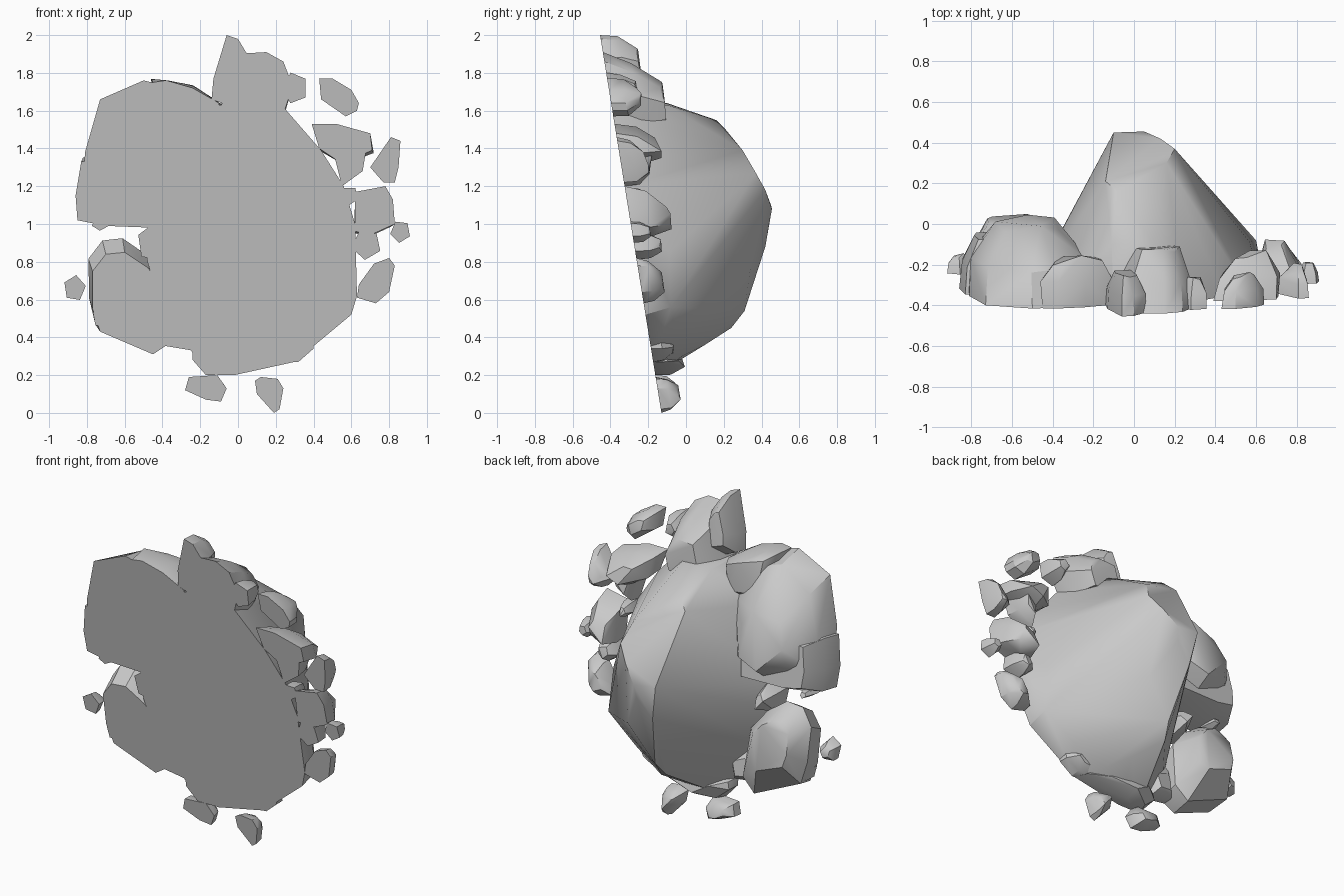
import bpy
import bmesh
import math
import random
from mathutils import Vector

cube = bpy.data.objects.get("Cube")
if cube:
    bpy.data.objects.remove(cube, do_unlink=True)

random.seed(4)

stone_grey = bpy.data.materials.new("stone_grey")
stone_grey.use_nodes = True
GREY = (0.59, 0.59, 0.59, 1)
stone_grey.diffuse_color = GREY
stone_grey.node_tree.nodes["Principled BSDF"].inputs["Base Color"].default_value = GREY


def on_cut(x, z, depth=0):
    """Point measured back from the slightly tilted flat front."""
    return Vector((x, -0.13 - 0.1625 * z + depth, z))


def hull_object(name, points):
    """Turn a point cloud into one faceted, closed rock."""
    bm = bmesh.new()
    for p in points:
        bm.verts.new(p)
    result = bmesh.ops.convex_hull(bm, input=bm.verts[:])
    inside = {g for g in result["geom_interior"] + result["geom_unused"]
              if isinstance(g, bmesh.types.BMVert)}
    bmesh.ops.delete(bm, geom=list(inside), context="VERTS")
    bmesh.ops.dissolve_limit(bm, angle_limit=math.radians(4),
                             verts=bm.verts[:], edges=bm.edges[:])
    bmesh.ops.recalc_face_normals(bm, faces=bm.faces[:])
    mesh = bpy.data.meshes.new(name)
    bm.to_mesh(mesh)
    bm.free()
    mesh.materials.append(stone_grey)
    rock_object = bpy.data.objects.new(name, mesh)
    bpy.context.collection.objects.link(rock_object)
    bpy.ops.object.select_all(action="DESELECT")
    rock_object.select_set(True)
    bpy.context.view_layer.objects.active = rock_object
    bpy.ops.object.shade_smooth_by_angle(angle=math.radians(30))


def rock(name, outline, depth, middle=0.92, back=0.48, shift=(0, 0), rough=0.08):
    """Rock with an exact front outline that narrows towards a rough back."""
    cx = sum(p[0] for p in outline) / len(outline)
    cz = sum(p[1] for p in outline) / len(outline)
    points = [on_cut(x, z) for x, z in outline]
    for level, scale in ((0.5, middle), (1, back)):
        for x, z in outline:
            s = scale * (1 + random.uniform(-rough, rough))
            d = depth * level * (1 - random.uniform(0, 3 * rough) * level)
            points.append(on_cut(cx + (x - cx) * s + shift[0] * level,
                                 cz + (z - cz) * s + shift[1] * level, d))
    hull_object(name, points)


def pebble(name, centre, size, depth):
    """Small five-sided stone."""
    turn = random.uniform(0, math.tau)
    angles = [turn + math.tau * i / 5 for i in range(5)]
    outline = [(centre[0] + size[0] / 2 * math.cos(a),
                centre[1] + size[1] / 2 * math.sin(a)) for a in angles]
    rock(name, outline, depth)


# Main boulder: wide flat front rising to a ridge at the back
base = [(-.1, 1.63), (.24, 1.62), (.44, 1.39), (.56, 1.2), (.62, 1), (.63, .62),
        (.6, .52), (.4, .42), (.3, .27), (-.02, .2), (-.16, .2),
        (-.4, .55), (-.48, .8), (-.49, .95), (-.36, 1.4)]
ridge = [(-.1, .45, 1.1), (.05, .455, 1.08), (.04, .44, 1), (.2, .37, 1.27),
         (.13, .42, 1.18), (.16, .3, 1.39), (-.06, .42, .88), (.17, .34, .76),
         (0, .31, .54), (-.14, .21, 1.5), (-.08, .16, 1.55), (-.11, -.1, 1.64),
         (.1, -.1, 1.63), (-.03, .24, .45), (.1, .1, .36), (.2, -.02, .3),
         (.57, -.09, .85), (.6, -.08, .56), (.4, -.06, .41)]
hull_object("main_boulder", [on_cut(x, z) for x, z in base] + [Vector(p) for p in ridge])

# Large rocks on the right shoulder
rock("shoulder_dome", [(-.82, 1.2), (-.81, 1.38), (-.73, 1.66), (-.5, 1.76), (-.38, 1.73),
                       (-.2, 1.5), (-.24, 1.15), (-.5, 1.05)],
     depth=.37, middle=.97, back=.5, shift=(-.01, -.08), rough=.06)
rock("shoulder_slab", [(-.85, 1.02), (-.86, 1.15), (-.83, 1.33), (-.55, 1.36),
                       (-.3, 1.3), (-.33, .99), (-.44, .98), (-.7, .99)],
     depth=.28, middle=.98, back=.8, shift=(.02, .04), rough=.03)
rock("shoulder_block", [(-.45, 1.75), (-.38, 1.76), (-.24, 1.72), (-.1, 1.64),
                        (-.12, 1.4), (-.42, 1.45)],
     depth=.27, middle=1, back=.65, shift=(0, .02))

# Rounded rock low on the right
rock("lower_right_rock", [(-.48, .77), (-.6, .85), (-.7, .84), (-.77, .75), (-.77, .55),
                          (-.73, .43), (-.6, .37), (-.45, .31), (-.36, .37), (-.38, .65)],
     depth=.28, middle=1.08, back=.62, shift=(-.02, .11), rough=.04)

# Crown stones on the top
rock("crown_peak", [(-.14, 1.66), (-.13, 1.77), (-.06, 2), (0, 1.98), (.06, 1.88), (.02, 1.6)],
     depth=.19, middle=.95, back=.55, shift=(0, .01), rough=.02)
rock("crown_block", [(-.02, 1.9), (.15, 1.91), (.24, 1.86), (.29, 1.73), (.24, 1.58), (-.1, 1.58)],
     depth=.29, middle=.92, back=.6, shift=(0, -.1), rough=.03)

# Loose stones down the left side
rock("upper_left_stone", [(.43, 1.77), (.5, 1.77), (.6, 1.71), (.64, 1.64), (.63, 1.6),
                          (.57, 1.57), (.44, 1.66)], depth=.17)
rock("left_ledge_stone", [(.39, 1.53), (.52, 1.53), (.7, 1.48), (.71, 1.39),
                          (.55, 1.32), (.43, 1.4)], depth=.23, middle=.95, shift=(.02, -.03))
rock("left_ledge_support", [(.5, 1.4), (.68, 1.4), (.66, 1.28), (.55, 1.2)], depth=.17)
rock("outer_left_stone", [(.7, 1.3), (.81, 1.46), (.86, 1.44), (.85, 1.3),
                          (.83, 1.22), (.77, 1.22)], depth=.15)
rock("middle_left_stone", [(.62, 1.17), (.78, 1.2), (.82, 1.13), (.83, 1),
                           (.72, .95), (.62, .96)], depth=.22, shift=(-.03, -.04))
rock("lower_left_stone", [(.63, .61), (.64, .68), (.72, .79), (.8, .82), (.83, .78),
                          (.8, .64), (.73, .58)], depth=.13)

# Stones under the boulder
rock("bottom_left_stone", [(.09, .17), (.12, .19), (.21, .18), (.24, .13), (.22, .02),
                           (.19, 0), (.1, .1)], depth=.12, middle=.9)
rock("bottom_right_stone", [(-.28, .12), (-.26, .19), (-.11, .2), (-.06, .13),
                            (-.09, .06), (-.17, .07)], depth=.12)
rock("underside_wedge", [(-.24, .33), (-.24, .28), (-.17, .2), (-.02, .2), (.3, .27), (.1, .4)],
     depth=.17)
rock("underside_ledge", [(.15, .26), (.32, .27), (.4, .34), (.4, .42), (.2, .5)], depth=.13)
rock("underside_link", [(-.42, .36), (-.33, .38), (-.24, .33), (-.2, .5), (-.4, .6)], depth=.12)

# Pebbles filling the gaps
pebble("crown_pebble", centre=(.3, 1.72), size=(.14, .17), depth=.17)
pebble("ledge_pebble", centre=(.59, 1.15), size=(.1, .1), depth=.14)
pebble("outer_left_pebble", centre=(.86, .96), size=(.11, .12), depth=.1)
pebble("inner_left_pebble", centre=(.68, .89), size=(.16, .16), depth=.17)
pebble("outer_right_pebble", centre=(-.865, .66), size=(.12, .14), depth=.1)
pebble("lower_right_pebble", centre=(-.73, .51), size=(.08, .12), depth=.16)
pebble("slab_pebble", centre=(-.73, 1), size=(.09, .07), depth=.18)
pebble("gap_pebble", centre=(-.46, .9), size=(.15, .2), depth=.22)
